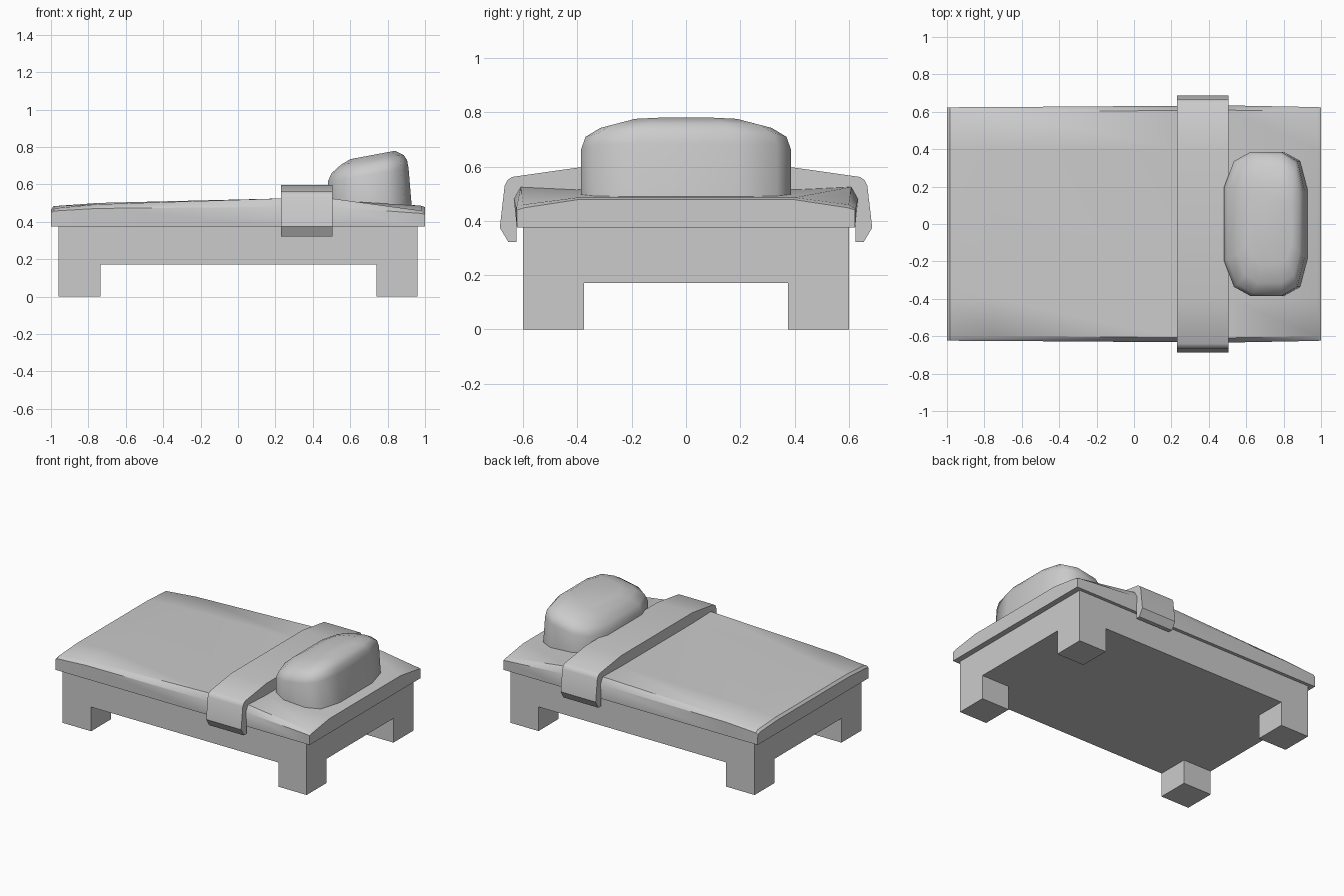
import bpy, bmesh, math

if "Cube" in bpy.data.objects:
    bpy.data.objects.remove(bpy.data.objects["Cube"])


def finish(name, bm, smooth=None):
    bmesh.ops.recalc_face_normals(bm, faces=bm.faces)
    mesh = bpy.data.meshes.new(name)
    bm.to_mesh(mesh)
    bm.free()
    ob = bpy.data.objects.new(name, mesh)
    bpy.context.collection.objects.link(ob)
    if smooth:
        bpy.ops.object.select_all(action='DESELECT')
        ob.select_set(True)
        bpy.context.view_layer.objects.active = ob
        bpy.ops.object.shade_smooth_by_angle(angle=math.radians(smooth))
    return ob


def box(name, x0, x1, y0, y1, z0, z1):
    bm = bmesh.new()
    bmesh.ops.create_cube(bm, size=1)
    for v in bm.verts:
        v.co = ((x0 + x1) / 2 + v.co.x * (x1 - x0),
                (y0 + y1) / 2 + v.co.y * (y1 - y0),
                (z0 + z1) / 2 + v.co.z * (z1 - z0))
    return finish(name, bm)


def loft(name, rings, smooth):
    # joins closed rings of equal length and caps both ends
    bm = bmesh.new()
    vs = [[bm.verts.new(p) for p in r] for r in rings]
    n = len(rings[0])
    for a, b in zip(vs, vs[1:]):
        for i in range(n):
            j = (i + 1) % n
            bm.faces.new((a[i], a[j], b[j], b[i]))
    bm.faces.new(vs[0])
    bm.faces.new(vs[-1])
    return finish(name, bm, smooth)


def mirrored(half):
    return half + [(-y, z) for y, z in reversed(half)]


# bed frame and four square legs
box("bed_frame", -0.96, 0.96, -0.6, 0.6, 0.172, 0.376)
for end, x0, x1 in (("foot", -0.96, -0.735), ("head", 0.74, 0.96)):
    for side, y0, y1 in (("front", -0.6, -0.375), ("back", 0.375, 0.6)):
        box(f"{end}_{side}_leg", x0, x1, y0, y1, 0, 0.172)

# mattress: x, half width, edge height, shoulder height, crown height
stations = [
    (-1.00, 0.622, 0.450, 0.457, 0.468),
    (-0.985, 0.624, 0.458, 0.472, 0.484),
    (-0.75, 0.625, 0.472, 0.494, 0.501),
    (0.23, 0.632, 0.480, 0.525, 0.520),
    (0.50, 0.634, 0.480, 0.525, 0.515),
    (0.98, 0.625, 0.445, 0.460, 0.486),
    (1.00, 0.623, 0.440, 0.448, 0.478),
]
loft("mattress", [[(x, y, z) for y, z in mirrored(
    [(0.623, 0.375), (w, e), (w - 0.025, s), (0.40, c)])]
    for x, w, e, s, c in stations], 35)

# folded blanket band draped over the mattress
outer = [(0.625, 0.323), (0.655, 0.323), (0.686, 0.375), (0.668, 0.53),
         (0.658, 0.55), (0.64, 0.562), (0.40, 0.596)]
inner = [(0.40, 0.508), (0.60, 0.52), (0.625, 0.44)]
profile = mirrored(outer)
profile += [(-y, z) for y, z in reversed(inner)] + inner
loft("blanket_band", [[(x, y, z) for y, z in profile] for x in (0.23, 0.505)], 35)

# pillow: rounded outline, rings stacked upward and tilted toward the head end
half = [(-1, 0.5), (-0.75, 0.87), (-0.33, 1), (0.42, 1), (0.82, 0.87), (1, 0.47)]
outline = mirrored([(v, u) for u, v in half])
# x min, x max, half depth, height at x min, height at x max
levels = [
    (0.48, 0.930, 0.386, 0.470, 0.470),
    (0.48, 0.912, 0.386, 0.615, 0.685),
    (0.50, 0.904, 0.370, 0.660, 0.730),
    (0.55, 0.885, 0.315, 0.705, 0.758),
    (0.60, 0.840, 0.215, 0.735, 0.780),
]
loft("pillow", [[((a + b) / 2 + u * (b - a) / 2, v * d, (za + zb) / 2 + u * (zb - za) / 2)
                 for v, u in outline] for a, b, d, za, zb in levels], 50)
